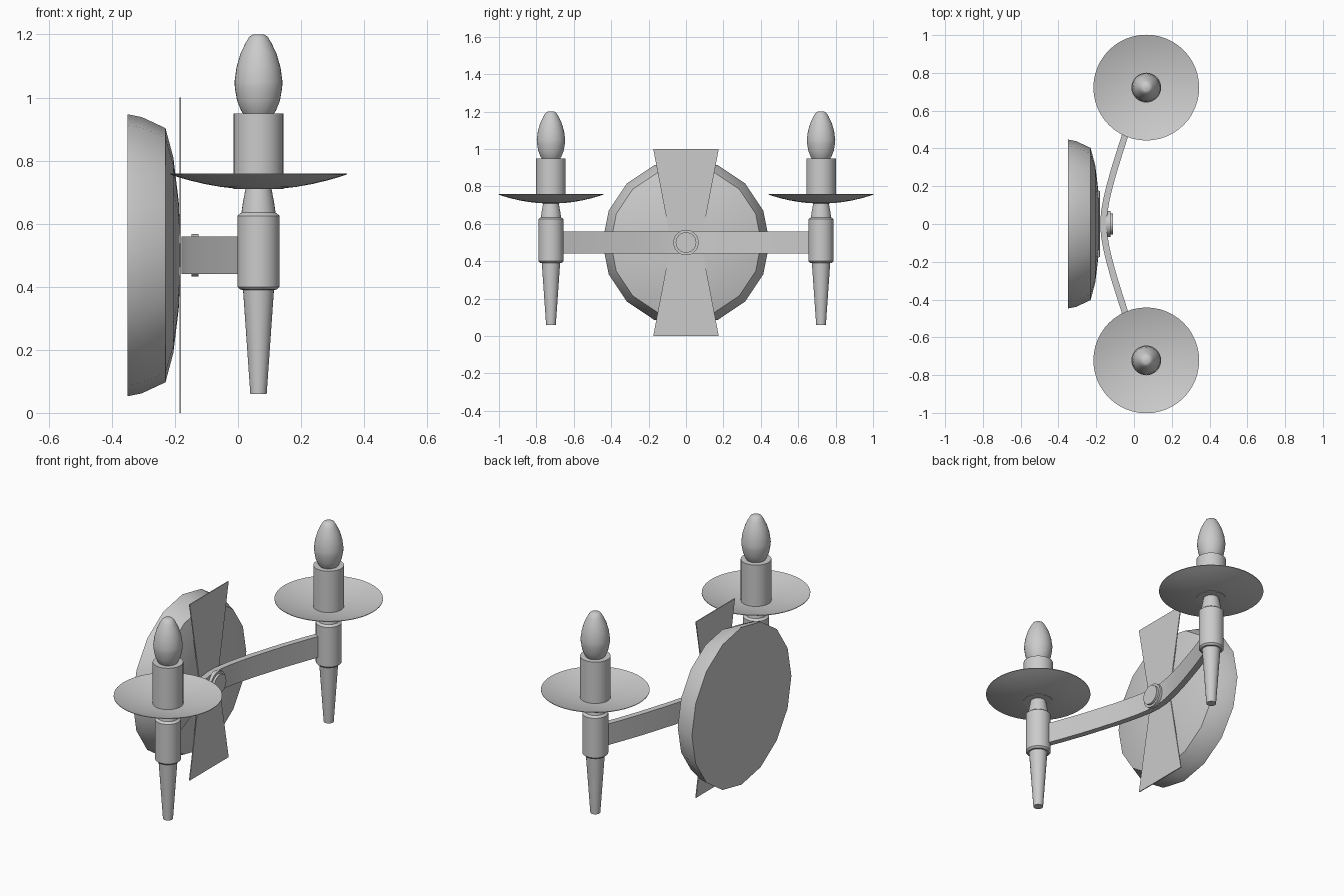
import bpy, bmesh, math
from mathutils import Vector, Matrix

if "Cube" in bpy.data.objects:
    bpy.data.objects.remove(bpy.data.objects["Cube"])


def finish(name, bm, angle=35):
    bmesh.ops.remove_doubles(bm, verts=bm.verts, dist=1e-5)
    bmesh.ops.recalc_face_normals(bm, faces=bm.faces)
    me = bpy.data.meshes.new(name)
    bm.to_mesh(me)
    bm.free()
    ob = bpy.data.objects.new(name, me)
    bpy.context.collection.objects.link(ob)
    bpy.ops.object.select_all(action='DESELECT')
    ob.select_set(True)
    bpy.context.view_layer.objects.active = ob
    bpy.ops.object.shade_smooth_by_angle(angle=math.radians(angle))
    return ob


def lathe(name, profile, origin, sides=32, axis='Z', cap=True, angle=35):
    """Revolve (radius, height) points about the axis through origin."""
    bm = bmesh.new()
    rings = []
    for r, h in profile:
        rings.append([bm.verts.new((r * math.cos(2 * math.pi * i / sides),
                                    r * math.sin(2 * math.pi * i / sides), h))
                      for i in range(sides)])
    for a, b in zip(rings, rings[1:]):
        for i in range(sides):
            j = (i + 1) % sides
            bm.faces.new((a[i], a[j], b[j], b[i]))
    if cap:
        bm.faces.new(rings[0])
        bm.faces.new(rings[-1])
    if axis == 'X':
        bm.transform(Matrix.Rotation(math.pi / 2, 4, 'Y'))
    bm.transform(Matrix.Translation(origin))
    return finish(name, bm, angle)


# Domed wall mount, axis along x
lathe("wall_dome", [(0.447, -0.35), (0.438, -0.305), (0.403, -0.23), (0.31, -0.205),
                    (0.17, -0.188), (0.01, -0.181)], (0, 0, 0.5), 16, 'X', angle=45)

# Bow-tie back plate
bm = bmesh.new()
outline = [(-0.175, 0), (0.175, 0), (0.08, 0.5), (0.175, 1), (-0.175, 1), (-0.08, 0.5)]
face = bm.faces.new([bm.verts.new((-0.186, y, z)) for y, z in outline])
ext = bmesh.ops.extrude_face_region(bm, geom=[face])
bmesh.ops.translate(bm, vec=(0.005, 0, 0),
                    verts=[v for v in ext['geom'] if isinstance(v, bmesh.types.BMVert)])
finish("bow_tie_plate", bm)

# Curved flat arm swept between both candles
half = [(-0.162, 0.0), (-0.158, 0.06), (-0.146, 0.13), (-0.129, 0.2), (-0.107, 0.28),
        (-0.079, 0.37), (-0.047, 0.47), (0.0, 0.6), (0.035, 0.69)]
path = [Vector((x, -y)) for x, y in reversed(half[1:])] + [Vector(p) for p in half]
bm = bmesh.new()
rings = []
for i, p in enumerate(path):
    t = (path[min(i + 1, len(path) - 1)] - path[max(i - 1, 0)]).normalized()
    n = Vector((t.y, -t.x)) * 0.017
    rings.append([bm.verts.new((p.x + s * n.x, p.y + s * n.y, z))
                  for s, z in ((-1, 0.44), (1, 0.44), (1, 0.56), (-1, 0.56))])
for a, b in zip(rings, rings[1:]):
    for k in range(4):
        m = (k + 1) % 4
        bm.faces.new((a[k], a[m], b[m], b[k]))
bm.faces.new(rings[0])
bm.faces.new(rings[-1])
finish("arm", bm)

# Round boss at the middle of the arm
lathe("centre_boss", [(0.068, -0.147), (0.068, -0.125), (0.055, -0.125), (0.055, -0.112)],
      (0, 0, 0.5), 32, 'X')

# Candle assemblies on both ends
dish = [(r, 0.708 + 0.048 * (r / 0.28) ** 2) for r in (0.005, 0.07, 0.12, 0.17, 0.22, 0.255, 0.28)]
dish += [(r, z + 0.003) for r, z in reversed(dish)]
for side, s in (("left", -1), ("right", 1)):
    o = (0.065, 0.722 * s, 0)
    lathe("holder_stem_" + side, [(0.026, 0.06), (0.049, 0.39), (0.058, 0.391), (0.067, 0.4),
                                  (0.067, 0.625), (0.054, 0.635), (0.049, 0.67), (0.041, 0.712)], o)
    lathe("drip_dish_" + side, dish, o, 48)
    lathe("candle_" + side, [(0.079, 0.71), (0.079, 0.95)], o)
    lathe("bulb_" + side, [(0.046, 0.945), (0.056, 0.96), (0.068, 0.99), (0.075, 1.03),
                           (0.076, 1.05), (0.07, 1.095), (0.057, 1.14), (0.04, 1.175),
                           (0.029, 1.193), (0.018, 1.2)], o)
